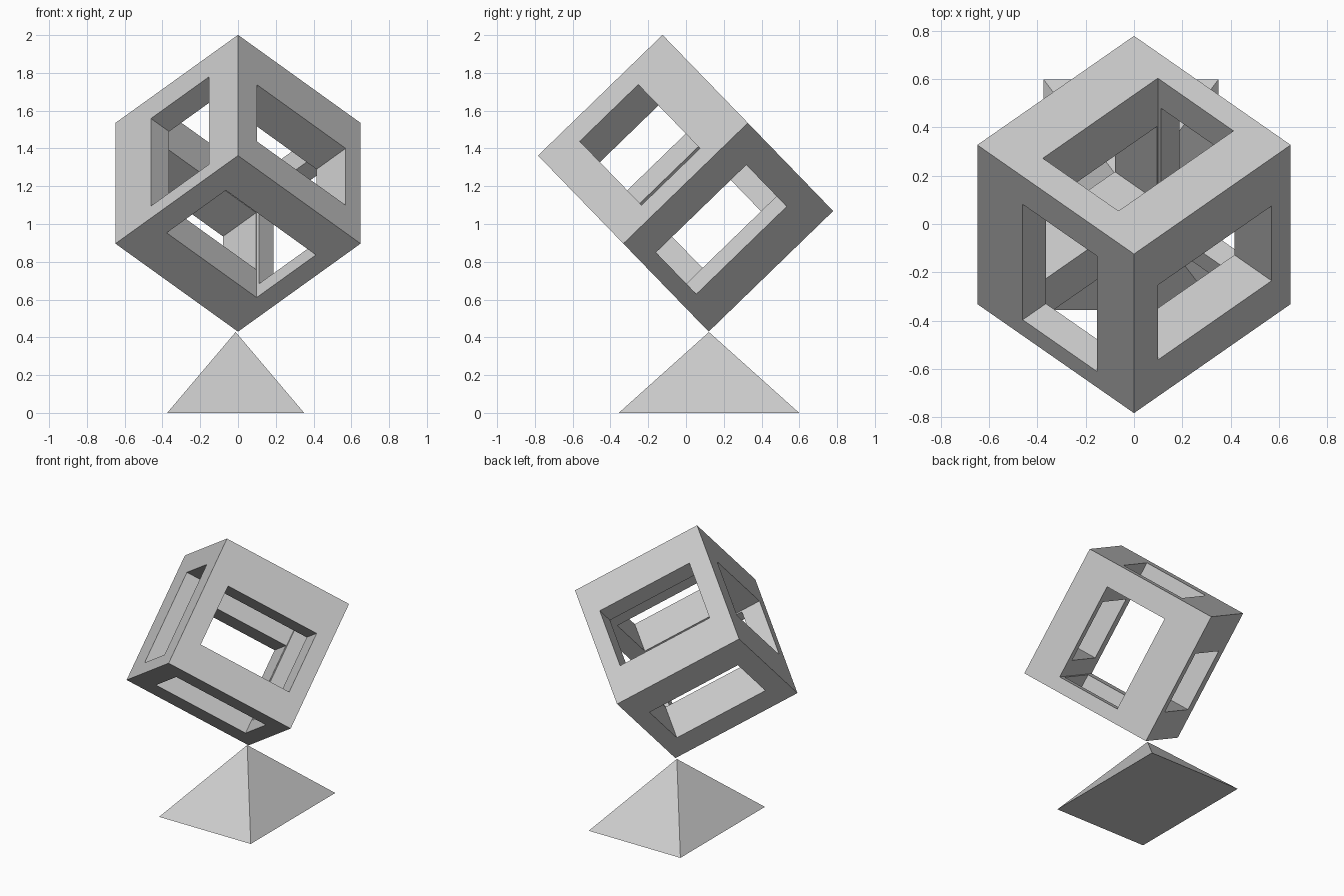
import bpy
from mathutils import Matrix, Vector
from math import radians, sin, cos, sqrt

cube = bpy.data.objects.get("Cube")
if cube:
    bpy.data.objects.remove(cube, do_unlink=True)

grey = bpy.data.materials.new("light_grey")
grey.use_nodes = True
colour = (0.6, 0.6, 0.6, 1)
grey.diffuse_color = colour
grey.node_tree.nodes["Principled BSDF"].inputs["Base Color"].default_value = colour

# Frame of the tipped cube: three edges rising from its lowest corner
SIDE = 0.918
TILT = radians(44.1)
corner = Vector((0, 0.12, 0.43))
slope = Vector((0, -sin(TILT), cos(TILT)))
axis_a = (Vector((1, 0, 0)) + slope) / sqrt(2)
axis_b = (Vector((-1, 0, 0)) + slope) / sqrt(2)
axis_c = Vector((0, cos(TILT), sin(TILT)))
frame = Matrix((axis_b, axis_a, axis_c)).transposed().to_4x4()
frame = Matrix.Translation(corner) @ frame @ Matrix.Scale(SIDE, 4)


def box(name, low, high):
    """Box between two points, in cube units along edges b, a, c."""
    bpy.ops.mesh.primitive_cube_add(size=1)
    obj = bpy.context.object
    obj.name = name
    low, high = Vector(low), Vector(high)
    place = Matrix.Translation((low + high) / 2) @ Matrix.Diagonal((high - low).to_4d())
    place[3][3] = 1
    obj.data.transform(frame @ place)
    obj.data.update()
    obj.data.materials.append(grey)
    return obj


# Cube frame with a rectangular tunnel through each pair of faces
body = box("cube_frame", (0, 0, 0), (1, 1, 1))
tunnels = {
    "tunnel_along_a": ((0.122, -0.2, 0.23), (0.847, 1.2, 0.70)),
    "tunnel_along_b": ((-0.2, 0.29, 0.10), (1.2, 0.763, 0.825)),
    "tunnel_along_c": ((0.118, 0.27, -0.2), (0.852, 0.753, 1.2)),
}
for name, (low, high) in tunnels.items():
    cutter = box(name, low, high)
    cutter.hide_render = True
    cut = body.modifiers.new(name, "BOOLEAN")
    cut.operation = "DIFFERENCE"
    cut.solver = "EXACT"
    cut.object = cutter

# Apply the cuts and discard the cutters
bpy.context.view_layer.objects.active = body
for name in tunnels:
    bpy.ops.object.modifier_apply(modifier=name)
    bpy.data.objects.remove(bpy.data.objects[name], do_unlink=True)

# Pyramid stand, its tip under the lowest corner
bpy.ops.mesh.primitive_cone_add(vertices=4, radius1=sqrt(0.5), depth=1,
                                rotation=(0, 0, radians(45)))
stand = bpy.context.object
stand.name = "pyramid_stand"
bpy.ops.object.transform_apply(rotation=True)
stand.scale = (0.725, 0.955, 0.428)
stand.location = (-0.0125, 0.1215, 0.214)
bpy.ops.object.transform_apply(location=True, scale=True)
stand.data.materials.append(grey)
